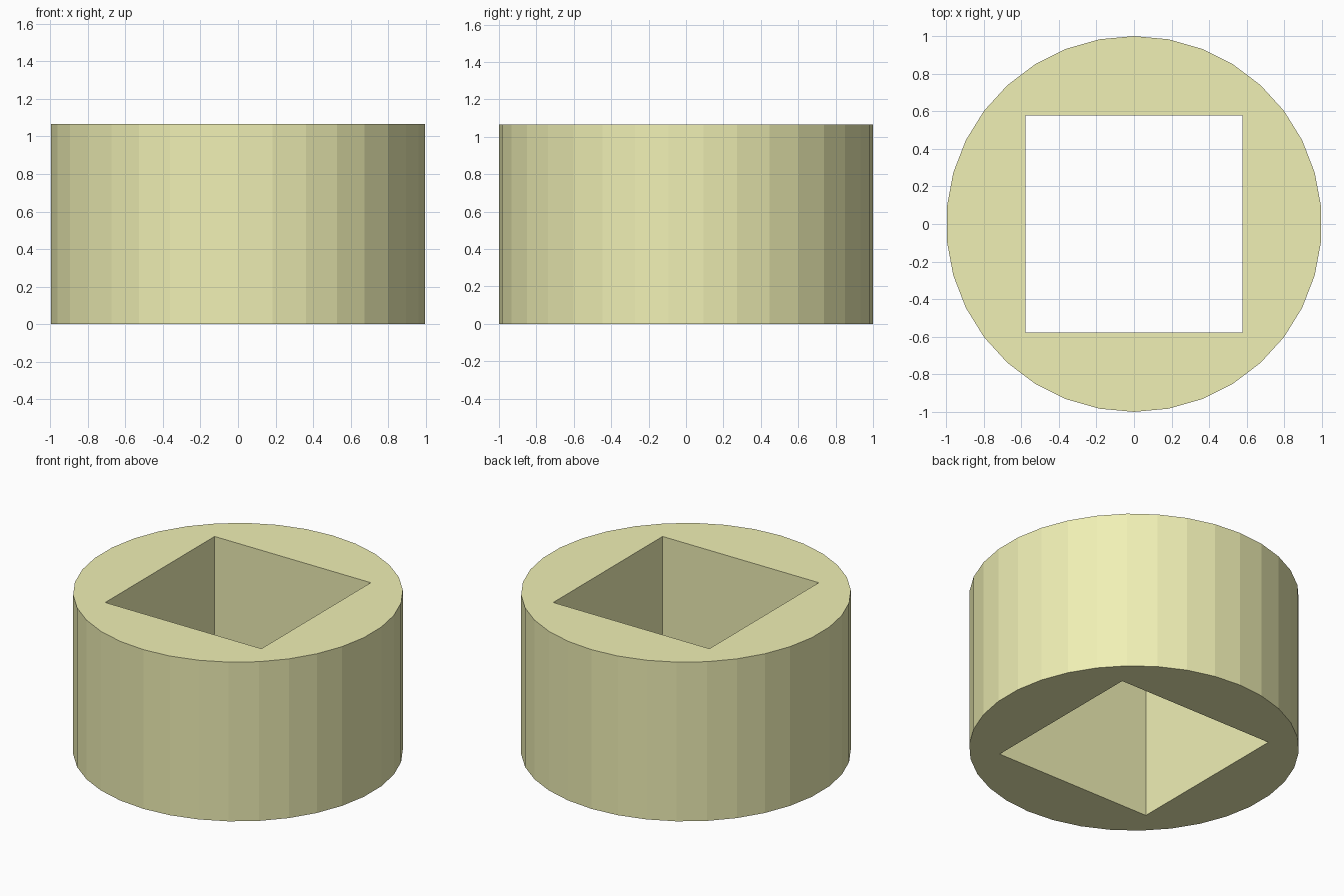
import bpy
import math

if "Cube" in bpy.data.objects:
    bpy.data.objects.remove(bpy.data.objects["Cube"])

HEIGHT = 1.065
SIDES = 34
HOLE = 1.156

# Round body; the default first vertex of the circle lies on the y axis
bpy.ops.mesh.primitive_cylinder_add(vertices=SIDES, radius=1, depth=HEIGHT,
                                    location=(0, 0, HEIGHT / 2))
body = bpy.context.object
body.name = "round_collar"

# Square through-hole cutter
bpy.ops.mesh.primitive_cube_add(size=1, location=(0, 0, HEIGHT / 2))
cutter = bpy.context.object
cutter.name = "square_hole_cutter"
cutter.scale = (HOLE, HOLE, HEIGHT * 2)
cutter.hide_render = True
cutter.hide_set(True)

cut = body.modifiers.new("square_hole", 'BOOLEAN')
cut.operation = 'DIFFERENCE'
cut.solver = 'EXACT'
cut.object = cutter

# Yellow finish
yellow = bpy.data.materials.new("yellow")
yellow.diffuse_color = (0.87, 0.87, 0.46, 1)
yellow.use_nodes = True
yellow.node_tree.nodes["Principled BSDF"].inputs["Base Color"].default_value = yellow.diffuse_color
body.data.materials.append(yellow)
